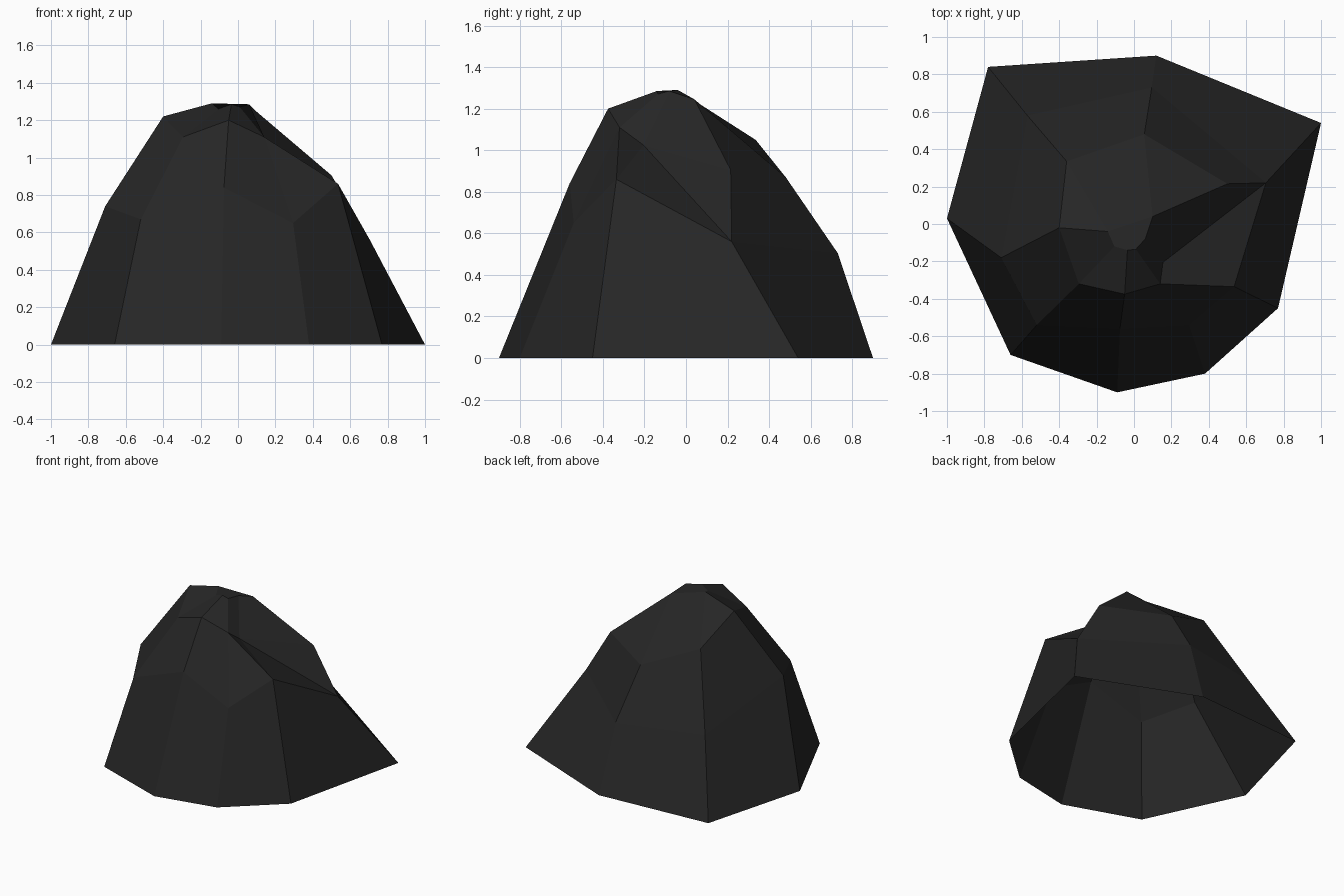
import bpy, bmesh

if "Cube" in bpy.data.objects:
    bpy.data.objects.remove(bpy.data.objects["Cube"])

# Faceted boulder: four irregular rings of eight corners, clockwise from the left side
base = [(-1, .03, 0), (-.78, .84, 0), (.12, .90, 0), (1, .54, 0),
        (.77, -.45, 0), (.38, -.80, 0), (-.09, -.90, 0), (-.66, -.70, 0)]
middle = [(-.71, -.18, .74), (-.57, .58, .53), (.095, .73, .505), (.705, .22, .56),
          (.535, -.335, .86), (.295, -.54, .65), (-.075, -.56, .84), (-.52, -.54, .67)]
shoulder = [(-.40, -.02, 1.22), (-.36, .335, 1.05), (.055, .48, .87), (.50, .215, .905),
            (.155, -.205, 1.025), (.14, -.32, 1.11), (-.05, -.375, 1.20), (-.295, -.32, 1.11)]
crown = [(-.14, -.04, 1.29), (-.14, -.04, 1.29), (.10, .04, 1.245), (.10, .04, 1.245),
         (.06, -.08, 1.285), (.01, -.135, 1.27), (-.035, -.14, 1.285), (-.105, -.12, 1.26)]

bm = bmesh.new()
rings = [[bm.verts.new(p) for p in ring] for ring in (base, middle, shoulder, crown)]
for band, (low, high) in enumerate(zip(rings, rings[1:])):
    for i in range(8):
        j = (i + 1) % 8
        if band == 1 and i in (3, 4):      # folded notch on the right side
            bm.faces.new((low[j], low[i], high[j]))
            bm.faces.new((low[i], high[i], high[j]))
        else:
            bm.faces.new((low[j], low[i], high[i], high[j]))
bm.faces.new(rings[3][::-1])               # crown cap; the underside stays open
bmesh.ops.remove_doubles(bm, verts=bm.verts[:], dist=0.001)

mesh = bpy.data.meshes.new("boulder")
bm.to_mesh(mesh)
bm.free()
stone = bpy.data.materials.new("charcoal stone")
stone.diffuse_color = (.019, .019, .019, 1)
stone.use_nodes = True
stone.node_tree.nodes["Principled BSDF"].inputs["Base Color"].default_value = stone.diffuse_color
mesh.materials.append(stone)
boulder = bpy.data.objects.new("boulder", mesh)
bpy.context.collection.objects.link(boulder)
